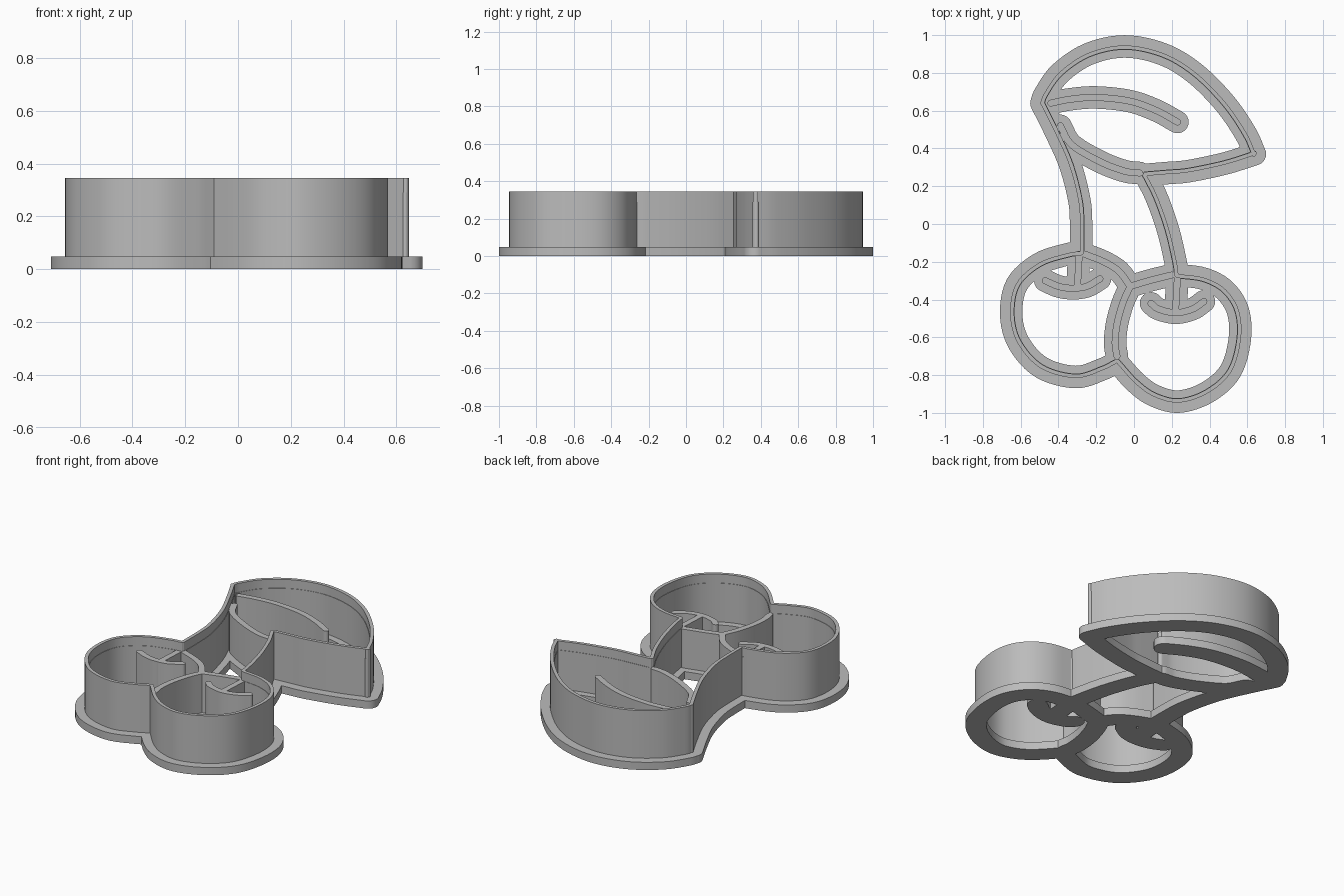
import bpy, bmesh, math
from mathutils import Vector
from mathutils.geometry import delaunay_2d_cdt

cube = bpy.data.objects.get("Cube")
if cube:
    bpy.data.objects.remove(cube)

grey = bpy.data.materials.new("plain_grey")
grey.use_nodes = True
grey.diffuse_color = (0.5, 0.5, 0.5, 1)
grey.node_tree.nodes["Principled BSDF"].inputs["Base Color"].default_value = (0.5, 0.5, 0.5, 1)

# Paths in hundredths of a unit. The silhouette runs counter-clockwise, split at its corners.
silhouette = [
    # left stem
    [(-49, 64), (-42, 50), (-34, 32), (-29, 13), (-28, 0), (-28, -15)],
    # left cherry
    [(-28, -15), (-35, -16), (-50, -21), (-62, -32), (-65, -48), (-61, -63),
     (-49, -76), (-31, -81), (-17, -77), (-9, -73)],
    # right cherry
    [(-9, -73), (1, -84), (11, -91), (24, -94), (39, -89), (51, -78),
     (56, -61), (55, -46), (48, -35), (37, -29), (23, -27)],
    # right stem
    [(23, -27), (22, -20), (18, -3), (12, 14), (6, 26)],
    # leaf underside
    [(6, 26), (18, 27), (29, 28), (48, 32), (64, 37)],
    # leaf top
    [(64, 37), (59, 48), (48, 64), (32, 80), (15, 90), (-5, 94),
     (-24, 90), (-39, 80), (-47, 69), (-49, 64)],
]
details = [
    # leaf edge between the stems, then leaf vein
    [(-39, 52), (-33, 42), (-18, 33), (-5, 28), (3, 27)],
    [(-44, 64), (-34, 66), (-20, 67), (-2, 65), (12, 60), (23, 54)],
    # cherry tops and the wall dividing the cherries
    [(-26, -16), (-16, -20), (-8, -25), (-2, -33)],
    [(-2, -33), (8, -30), (20, -27)],
    [(-2, -33), (-6, -42), (-9, -53), (-10, -63), (-9, -70)],
    # stalk ends and the dimples they sit in
    [(-29, -16), (-30, -34)],
    [(23, -28), (22, -46)],
    [(-47, -30), (-40, -33), (-33, -34), (-25, -33), (-18, -29)],
    [(9, -42), (13, -45), (22, -47), (31, -45), (37, -41)],
]


def smooth_path(points, steps=6):
    """Catmull-Rom curve through the points."""
    p = [Vector(q) / 100 for q in points]
    p = [2 * p[0] - p[1]] + p + [2 * p[-1] - p[-2]]
    path = []
    for a, b, c, d in zip(p, p[1:], p[2:], p[3:]):
        for i in range(steps):
            t = i / steps
            path.append(0.5 * (2 * b + (c - a) * t + (2 * a - 5 * b + 4 * c - d) * t ** 2
                               + (3 * b - a - 3 * c + d) * t ** 3))
    return path + [p[-2]]


def stroke(points, half, shift=0.0):
    """Polygons covering a round-ended band, optionally shifted to the left of the path."""
    path = smooth_path(points)
    last = len(path) - 1
    normals = []
    for i in range(len(path)):
        t = (path[min(i + 1, last)] - path[max(i - 1, 0)]).normalized()
        normals.append(Vector((-t.y, t.x)))
    path = [p + n * shift for p, n in zip(path, normals)]
    polys = []
    for i in range(last):
        p, q, m, n = path[i], path[i + 1], normals[i] * half, normals[i + 1] * half
        polys.append([p - m, q - n, q + n, p + m])
    for end in (path[0], path[-1]):
        angles = [math.tau * k / 24 for k in range(24)]
        polys.append([end + half * Vector((math.cos(a), math.sin(a))) for a in angles])
    return polys


def build_part(name, polys, bottom, top):
    """Merge flat polygons into one outline and raise it between two heights."""
    points, faces = [], []
    for poly in polys:
        faces.append(list(range(len(points), len(points) + len(poly))))
        points += poly
    verts, _, tris, _, _, sources = delaunay_2d_cdt(points, [], faces, 0, 1e-5)
    covered = [t for t, s in zip(tris, sources) if s]

    bm = bmesh.new()
    made = {}
    for tri in covered:
        for i in tri:
            if i not in made:
                made[i] = bm.verts.new((verts[i].x, verts[i].y, bottom))
        bm.faces.new([made[i] for i in tri])
    bm.normal_update()
    bmesh.ops.dissolve_limit(bm, angle_limit=0.005, verts=bm.verts[:], edges=bm.edges[:])
    mesh = bpy.data.meshes.new(name)
    bm.to_mesh(mesh)
    bm.free()
    mesh.materials.append(grey)

    obj = bpy.data.objects.new(name, mesh)
    bpy.context.collection.objects.link(obj)
    bpy.ops.object.select_all(action="DESELECT")
    obj.select_set(True)
    bpy.context.view_layer.objects.active = obj
    raise_up = obj.modifiers.new("raise", "SOLIDIFY")
    raise_up.thickness = top - bottom
    raise_up.offset = 1
    bpy.ops.object.modifier_apply(modifier=raise_up.name)
    bpy.ops.object.shade_smooth_by_angle(angle=math.radians(30))
    return obj


def strokes(paths, half, shift=0.0):
    return [poly for path in paths for poly in stroke(path, half, shift)]


# Wide flat flange under every wall
build_part("base_flange", strokes(silhouette + details, 0.0595), 0, 0.048)

# Lower imprint walls, lining the inside of the outline
build_part("imprint_walls",
           strokes(silhouette, 0.011, 0.007) + strokes(details, 0.018), 0.048, 0.29)

# Tall thin cutting wall around the silhouette
build_part("cutting_wall", strokes(silhouette, 0.0105, 0.005), 0.048, 0.345)
